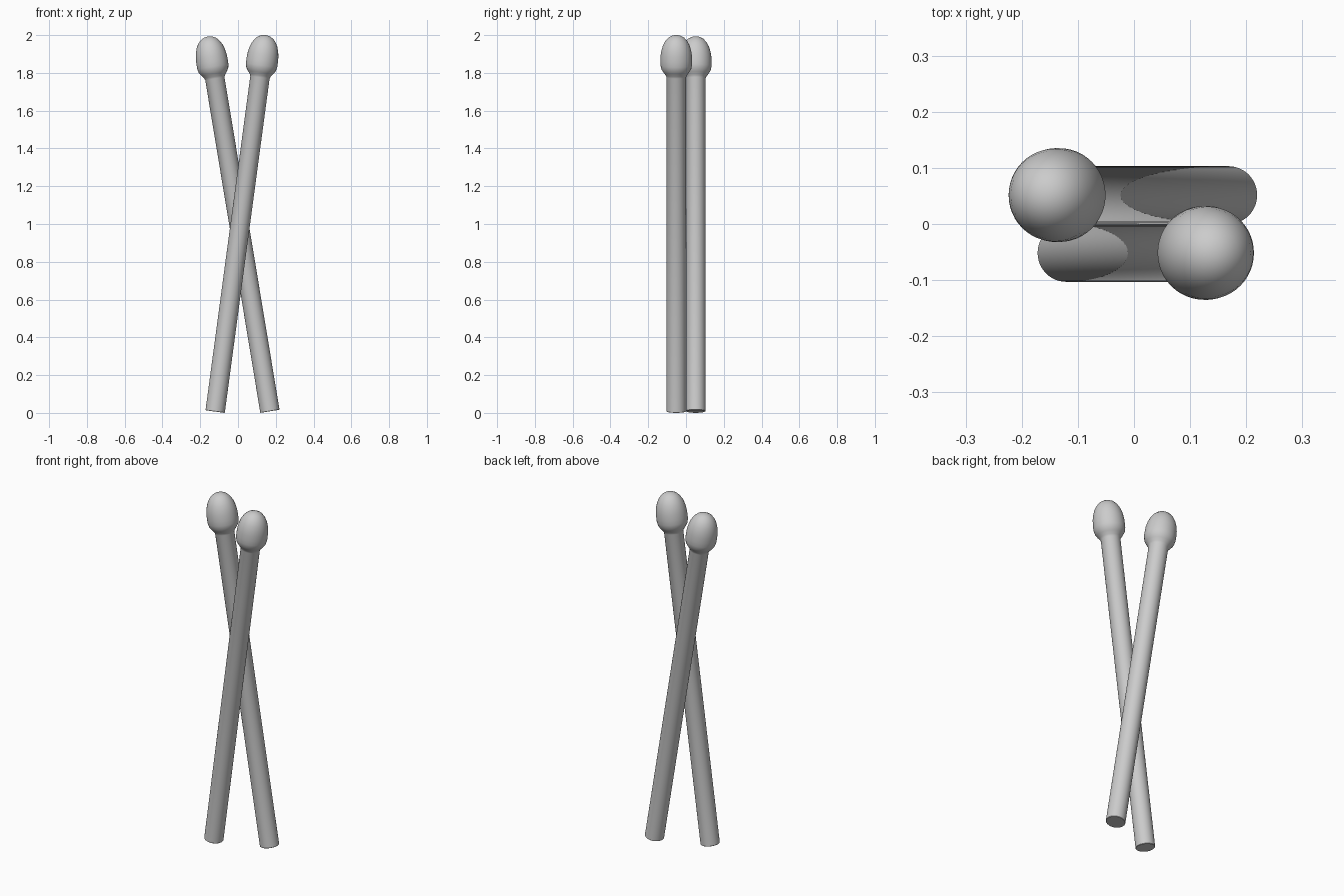
import bpy, bmesh, math

if "Cube" in bpy.data.objects:
    bpy.data.objects.remove(bpy.data.objects["Cube"])

R = 0.0515     # shaft radius
SIDES = 48

# Lathe profile (radius, distance along the stick): end cap, shaft, bulb, tip
PROFILE = [(0, 0), (R - 0.002, 0), (R, 0.002), (R, 1.785), (0.056, 1.796),
           (0.068, 1.812), (0.079, 1.829), (0.0835, 1.850), (0.0838, 1.875),
           (0.0825, 1.905), (0.078, 1.931), (0.070, 1.957), (0.058, 1.979),
           (0.042, 1.997), (0.024, 2.007), (0.010, 2.0105), (0, 2.011)]


def stick(name, base_x, y, tilt):
    bm = bmesh.new()
    verts = [bm.verts.new((r, 0, z)) for r, z in PROFILE]
    edges = [bm.edges.new(pair) for pair in zip(verts, verts[1:])]
    bmesh.ops.spin(bm, geom=verts + edges, cent=(0, 0, 0), axis=(0, 0, 1),
                   angle=math.tau, steps=SIDES, use_duplicate=False)
    bmesh.ops.remove_doubles(bm, verts=bm.verts, dist=1e-5)
    bmesh.ops.recalc_face_normals(bm, faces=bm.faces)
    mesh = bpy.data.meshes.new(name)
    bm.to_mesh(mesh)
    bm.free()
    ob = bpy.data.objects.new(name, mesh)
    bpy.context.collection.objects.link(ob)
    # Lean about the base so the lowest rim touches the floor
    ob.location = (base_x, y, R * math.sin(abs(tilt)))
    ob.rotation_euler = (0, tilt, 0)
    bpy.ops.object.select_all(action='DESELECT')
    ob.select_set(True)
    bpy.context.view_layer.objects.active = ob
    bpy.ops.object.shade_smooth_by_angle(angle=math.radians(40))


# Two crossed sticks, one in front of the other
stick("front_stick", -0.121, -0.0515, math.atan(0.134))
stick("back_stick", 0.169, 0.0515, -math.atan(0.1655))
